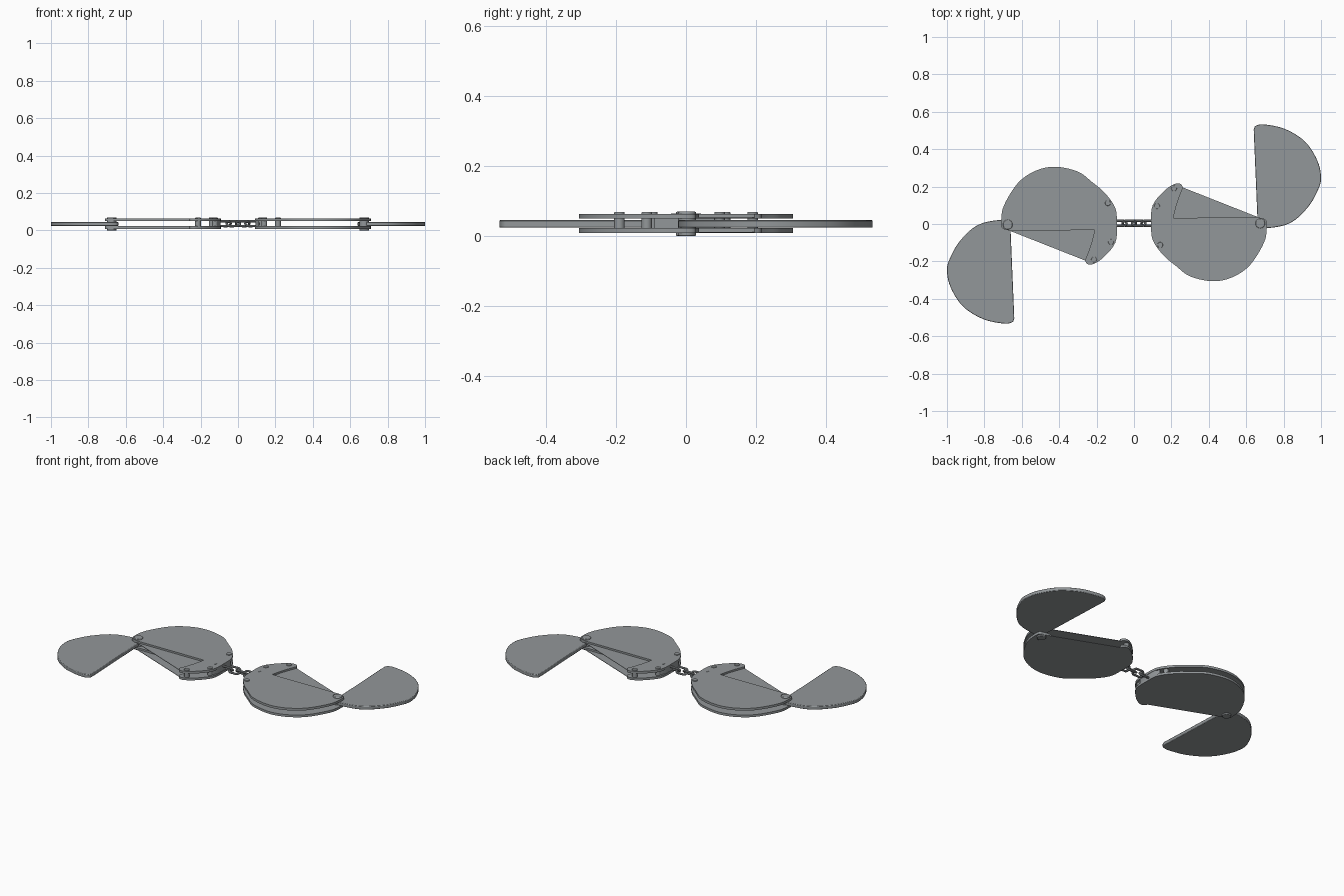
import bpy, bmesh, math
from mathutils import Vector, Matrix

if "Cube" in bpy.data.objects:
    bpy.data.objects.remove(bpy.data.objects["Cube"])

steel = bpy.data.materials.new("steel grey")
steel.diffuse_color = (0.29, 0.31, 0.32, 1)
steel.use_nodes = True
steel.node_tree.nodes["Principled BSDF"].inputs["Base Color"].default_value = steel.diffuse_color


def spline(pts, n=5):
    """Smooth open curve through 2D points."""
    out = []
    for i in range(len(pts) - 1):
        a, b, c, d = [Vector(pts[min(max(j, 0), len(pts) - 1)]) for j in range(i - 1, i + 3)]
        for k in range(n):
            t = k / n
            out.append(0.5 * (2 * b + (c - a) * t + (2 * a - 5 * b + 4 * c - d) * t * t
                              + (3 * b - a - 3 * c + d) * t ** 3))
    return out + [Vector(pts[-1])]


def finish(bm, name, turn):
    bmesh.ops.recalc_face_normals(bm, faces=bm.faces)
    bm.transform(Matrix.Rotation(turn, 4, 'Z'))
    me = bpy.data.meshes.new(name)
    bm.to_mesh(me)
    bm.free()
    me.materials.append(steel)
    ob = bpy.data.objects.new(name, me)
    bpy.context.collection.objects.link(ob)
    bpy.context.view_layer.objects.active = ob
    ob.select_set(True)
    bpy.ops.object.shade_smooth_by_angle(angle=math.radians(35))
    ob.select_set(False)
    return ob


def prism(name, outline, z0, z1, turn, bevel=0):
    bm = bmesh.new()
    face = bm.faces.new([bm.verts.new((p[0], p[1], z0)) for p in outline])
    top = bmesh.ops.extrude_face_region(bm, geom=[face])
    for v in top['geom']:
        if isinstance(v, bmesh.types.BMVert):
            v.co.z = z1
    ob = finish(bm, name, turn)
    if bevel:
        m = ob.modifiers.new("soft edge", 'BEVEL')
        m.width, m.segments = bevel, 2
        m.limit_method, m.angle_limit = 'ANGLE', math.radians(50)
    return ob


def disc(x, y, r, n=24):
    return [(x + r * math.cos(2 * math.pi * i / n), y + r * math.sin(2 * math.pi * i / n))
            for i in range(n)]


# Outlines of the right half; the left half is turned 180 degrees
cheek = spline([(.68, .03), (.705, .022), (.71, -.02), (.695, -.10), (.62, -.22), (.525, -.285),
                (.42, -.306), (.30, -.28), (.225, -.225), (.155, -.165), (.10, -.085),
                (.092, 0), (.10, .10), (.165, .18), (.22, .215), (.25, .213), (.262, .195)])
notch = spline([(.262, .195), (.23, .11), (.21, .032)])[1:] + [Vector((.665, .037))]
arm = spline([(.66, .03), (.665, -.005), (.71, -.022), (.835, .005), (.93, .09), (.985, .185),
              (1.0, .25), (.98, .34), (.915, .44), (.81, .507), (.70, .532), (.652, .526),
              (.64, .505)])

for side, turn in (("right", 0), ("left", math.pi)):
    # Two cheek plates, each with a shallow recess
    for level, z in (("lower", .008), ("upper", .049)):
        prism(f"{side}_{level}_recess_floor", cheek, z, z + .003, turn)
        prism(f"{side}_{level}_cheek_plate", cheek + notch, z + .003, z + .014, turn)
    # Swinging arm and its hinge pin
    prism(f"{side}_swing_arm", arm, .024, .045, turn, .003)
    prism(f"{side}_hinge_pin", disc(.675, .003, .026), 0, .069, turn, .003)
    # Rivets and keyhole
    for i, (x, y) in enumerate([(.123, .096), (.214, .19), (.14, -.112)]):
        prism(f"{side}_rivet_{i + 1}", disc(x, y, .015), .008, .068, turn, .002)
    prism(f"{side}_keyhole", [(.128 + (x - .128) * .5, y) for x, y in disc(.128, .03, .013, 16)],
          .06, .0645, turn)
    # Spacer holding the chain
    prism(f"{side}_spacer", [(.094, -.06), (.112, -.09), (.112, .09), (.094, .06)],
          .02, .051, turn)

# Chain of oval links, alternately tilted
for i in range(4):
    bm = bmesh.new()
    major, minor = 28, 8
    rings = []
    for a in range(major):
        t = 2 * math.pi * a / major
        ring = []
        for b in range(minor):
            s = 2 * math.pi * b / minor
            r = .0185 + .0065 * math.cos(s)
            stretch = .017 * (1 if math.cos(t) > 0 else -1)
            ring.append(bm.verts.new((r * math.cos(t) + stretch, r * math.sin(t),
                                      .0065 * math.sin(s))))
        rings.append(ring)
    for a in range(major):
        p, q = rings[a], rings[(a + 1) % major]
        for b in range(minor):
            c = (b + 1) % minor
            bm.faces.new((p[b], q[b], q[c], p[c]))
    tilt = math.radians(45 if i % 2 else -45)
    bm.transform(Matrix.Translation((-.075 + .05 * i, .004, .036)) @ Matrix.Rotation(tilt, 4, 'X'))
    finish(bm, f"chain_link_{i + 1}", 0)
